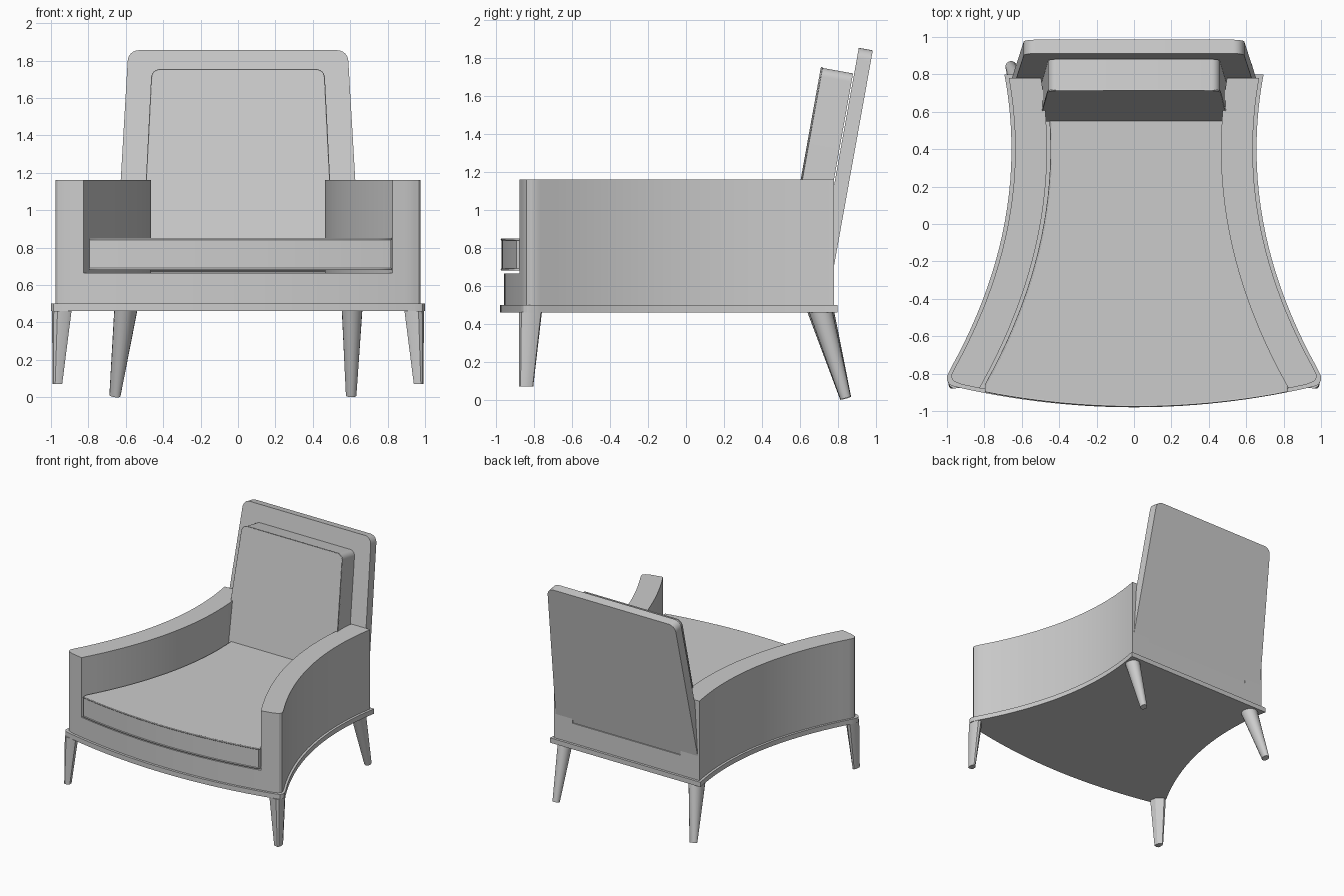
import bpy, bmesh, math
from mathutils import Vector, Matrix

if "Cube" in bpy.data.objects:
    bpy.data.objects.remove(bpy.data.objects["Cube"], do_unlink=True)

# One grey for everything
grey = bpy.data.materials.new("plain_grey")
grey.use_nodes = True
COL = (0.6, 0.6, 0.6, 1.0)
grey.diffuse_color = COL
grey.node_tree.nodes["Principled BSDF"].inputs["Base Color"].default_value = COL

TILT = math.radians(10.2)


def select_only(ob):
    bpy.ops.object.select_all(action='DESELECT')
    bpy.context.view_layer.objects.active = ob
    ob.select_set(True)


def loft(name, low, high, matrix=None):
    """Closed solid between two matching 3D loops."""
    bm = bmesh.new()
    a = [bm.verts.new(p) for p in low]
    b = [bm.verts.new(p) for p in high]
    n = len(a)
    bm.faces.new(a)
    bm.faces.new(b)
    for i in range(n):
        j = (i + 1) % n
        bm.faces.new((a[i], a[j], b[j], b[i]))
    bmesh.ops.recalc_face_normals(bm, faces=bm.faces)
    if matrix:
        bm.transform(matrix)
    me = bpy.data.meshes.new(name)
    bm.to_mesh(me)
    bm.free()
    ob = bpy.data.objects.new(name, me)
    bpy.context.collection.objects.link(ob)
    me.materials.append(grey)
    select_only(ob)
    bpy.ops.object.shade_smooth_by_angle(angle=math.radians(30))
    return ob


def prism(name, outline, z0, z1):
    return loft(name, [(x, y, z0) for x, y in outline], [(x, y, z1) for x, y in outline])


def piping(name, pts, radius=0.006):
    """Thin welt along a closed loop."""
    cu = bpy.data.curves.new(name, 'CURVE')
    cu.dimensions = '3D'
    cu.bevel_depth = radius
    cu.bevel_resolution = 1
    sp = cu.splines.new('POLY')
    sp.points.add(len(pts) - 1)
    for p, co in zip(sp.points, pts):
        p.co = (*co, 1)
    sp.use_cyclic_u = True
    ob = bpy.data.objects.new(name, cu)
    bpy.context.collection.objects.link(ob)
    cu.materials.append(grey)
    select_only(ob)
    bpy.ops.object.convert(target='MESH')


# Plan curves of the flared body
def outer(y):
    return 0.655 + 0.2366 * (y - 0.4) ** 2


def inner(y):
    return 0.465 + 0.221 * (y - 0.4) ** 2


def front(x):
    return -0.98 + 0.12 * x * x


def steps(a, b, n):
    return [a + (b - a) * i / n for i in range(n + 1)]


def mirrored(half):
    """Complete a right-hand half outline (centre front to back) across x = 0."""
    return half + [(-x, y) for x, y in reversed(half) if x > 1e-6]


def outer_side(inset, back):
    """Rounded front corner followed by the concave side."""
    corner = [(0.965, -0.868), (0.987, -0.858), (0.999, -0.838), (0.999, -0.812)]
    pts = [(x - inset * 1.1, y + inset * (0.9 if y < -0.83 else 0.2)) for x, y in corner]
    return pts + [(outer(y) - inset, y) for y in steps(-0.77, back, 22)]


# Plinth
plinth = [(x, front(x)) for x in steps(0, 0.94, 14)] + outer_side(0, 0.80)
prism("plinth", mirrored(plinth), 0.46, 0.50)

# Base between the arms
base = [(x, front(x) + 0.02) for x in steps(0, 0.825, 12)] + [(inner(y), y) for y in steps(-0.86, 0.78, 22)]
prism("seat_base", mirrored(base), 0.50, 0.665)

# Arms
arm = ([(x, front(x) + 0.02) for x in steps(0.825, 0.92, 3)] + outer_side(0.02, 0.78)
       + [(inner(y), y) for y in steps(0.78, -0.86, 22)])
for side, s in (("left", 1), ("right", -1)):
    prism(side + "_arm", [(s * x, y) for x, y in arm], 0.50, 1.16)

# Seat cushion with piped edges, sitting slightly off centre
half = [(x, front(x) + 0.008) for x in steps(0, 0.805, 12)] + [(inner(y) - 0.012, y) for y in steps(-0.86, 0.72, 22)]
seat = [(x + 0.012, y) for x, y in mirrored(half)]
prism("seat_cushion", seat, 0.68, 0.85)
for name, z in (("seat_piping_top", 0.845), ("seat_piping_bottom", 0.685)):
    piping(name, [(x, y, z) for x, y in seat])


# Tilted back panel and cushion
def slab(name, w0, w1, height, thick, radius, y, z):
    half = [(w0, 0.0)]
    for a in steps(0, math.pi / 2, 6):
        half.append((w1 - radius + radius * math.cos(a), height - radius + radius * math.sin(a)))
    outline = half + [(-x, h) for x, h in reversed(half)]
    m = Matrix.Translation((0, y, z)) @ Matrix.Rotation(-TILT, 4, 'X')
    loft(name, [(x, 0, h) for x, h in outline], [(x, thick, h) for x, h in outline], m)
    return [m @ Vector((x, 0.004, h)) for x, h in outline]


slab("back_panel", 0.655, 0.59, 1.194, 0.075, 0.06, 0.70, 0.68)
edge = slab("back_cushion", 0.505, 0.46, 0.925, 0.172, 0.045, 0.548, 0.84)
piping("back_cushion_piping", edge, 0.005)

# Front legs taper towards the outer corner
section = [(0.89, -0.86), (0.91, -0.873), (0.965, -0.88), (0.985, -0.868), (0.994, -0.845),
           (0.99, -0.80), (0.972, -0.765), (0.95, -0.76), (0.90, -0.81)]
for side, s in (("left", 1), ("right", -1)):
    top = [(s * x, y, 0.462) for x, y in section]
    low = [(s * (0.99 + (x - 0.99) * 0.5), -0.88 + (y + 0.88) * 0.62, 0.07) for x, y in section]
    loft("front_leg_" + side, low, top)


# Raked round back legs
def round_leg(name, top, foot, r_top, r_foot):
    top, foot = Vector(top), Vector(foot)
    rot = (top - foot).to_track_quat('Z', 'Y').to_matrix()
    ring = [(math.cos(2 * math.pi * i / 20), math.sin(2 * math.pi * i / 20)) for i in range(20)]
    low = [foot + rot @ Vector((c * r_foot, t * r_foot, 0)) for c, t in ring]
    high = [Vector((top.x + c * r_top, top.y + t * r_top * 1.15, top.z)) for c, t in ring]
    loft(name, low, high)


round_leg("back_leg_right", (-0.60, 0.71, 0.465), (-0.658, 0.842, 0.008), 0.062, 0.030)
round_leg("back_leg_left", (0.61, 0.71, 0.465), (0.605, 0.842, 0.008), 0.055, 0.028)
